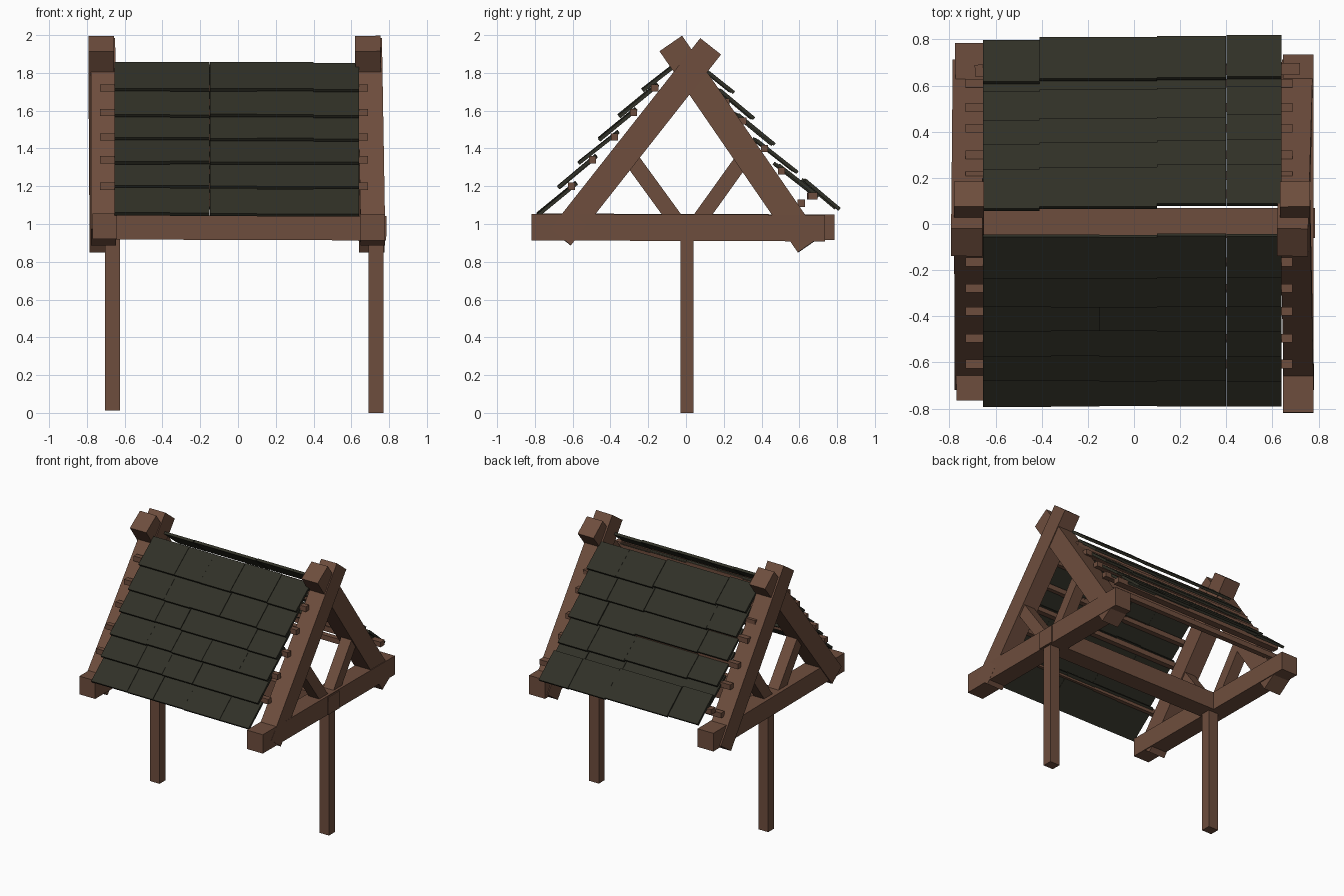
import bpy, bmesh, random
from mathutils import Vector

random.seed(4)


def material(name, rgb):
    m = bpy.data.materials.new(name)
    m.diffuse_color = (*rgb, 1)
    return m


WOOD = material("brown wood", (0.155, 0.075, 0.047))
SLATE = material("dark olive slate", (0.030, 0.030, 0.020))


def box(bm, a, b, side, w, t):
    """Box running from a to b; w wide along side, t thick across."""
    a, b = Vector(a), Vector(b)
    d = (b - a).normalized()
    s = Vector(side)
    s = (s - d * s.dot(d)).normalized()
    n = d.cross(s)
    ends = []
    for p in (a, b):
        ends.append([bm.verts.new(p + s * (i * w / 2) + n * (j * t / 2))
                     for i, j in ((-1, -1), (1, -1), (1, 1), (-1, 1))])
    lo, hi = ends
    bm.faces.new(lo[::-1])
    bm.faces.new(hi)
    for k in range(4):
        m = (k + 1) % 4
        bm.faces.new((lo[k], lo[m], hi[m], hi[k]))


def finish(bm, name, mat):
    bmesh.ops.recalc_face_normals(bm, faces=bm.faces)
    me = bpy.data.meshes.new(name)
    bm.to_mesh(me)
    bm.free()
    me.materials.append(mat)
    ob = bpy.data.objects.new(name, me)
    bpy.context.collection.objects.link(ob)


def beam(name, a, b, w, t, side=(1, 0, 0)):
    bm = bmesh.new()
    box(bm, a, b, side, w, t)
    finish(bm, name, WOOD)


# posts
beam("left_post", (-0.665, 0.005, 0.012), (-0.665, 0.005, 0.95), 0.08, 0.07)
beam("right_post", (0.73, 0.005, 0), (0.73, 0.005, 0.95), 0.08, 0.07)

# long beam joining the two frames
beam("long_beam", (-0.70, 0.005, 0.983), (0.785, 0.005, 0.978), 0.13, 0.13, (0, 1, 0))

# tie beams across each end
beam("left_tie_beam", (-0.705, -0.765, 0.988), (-0.71, 0.785, 0.983), 0.13, 0.135)
beam("right_tie_beam", (0.711, -0.818, 0.983), (0.712, 0.735, 0.978), 0.132, 0.14)

# crossed rafters and braces of each frame
for label, top, low, brace in (("left", -0.72, -0.712, -0.70), ("right", 0.692, 0.714, 0.715)):
    beam(label + "_front_rafter", (top + 0.005, 0.13, 1.94), (low, -0.665, 0.93), 0.13, 0.14)
    beam(label + "_back_rafter", (top - 0.005, -0.08, 1.955), (low - 0.006, 0.652, 0.89), 0.135, 0.145)
    beam(label + "_front_brace", (brace, -0.32, 1.385), (brace, -0.04, 1.00), 0.085, 0.083)
    beam(label + "_back_brace", (brace, 0.32, 1.37), (brace, 0.055, 1.00), 0.085, 0.08)

# battens under the slates
front_battens = [(-0.165, 1.72), (-0.278, 1.59), (-0.378, 1.46), (-0.495, 1.34), (-0.607, 1.20)]
back_battens = [(0.13, 1.72), (0.21, 1.645), (0.30, 1.545), (0.415, 1.40), (0.505, 1.28), (0.61, 1.11)]
for side, rows in (("front", front_battens), ("back", back_battens)):
    for i, (y, z) in enumerate(rows):
        beam(f"{side}_batten_{i + 1}", (-0.73, y, z), (0.687, y, z), 0.038, 0.038, (0, 1, 0))
beam("loose_back_batten", (-0.69, 0.665, 1.148), (0.72, 0.672, 1.148), 0.05, 0.038, (0, 1, 0))

# overlapping rows of slates: (upper y, z, lower y, z)
front_rows = [(-0.05, 1.85, -0.23, 1.71), (-0.15, 1.74, -0.355, 1.572), (-0.265, 1.608, -0.46, 1.448),
              (-0.36, 1.488, -0.57, 1.322), (-0.475, 1.362, -0.675, 1.195), (-0.58, 1.218, -0.785, 1.05)]
back_rows = [(0.075, 1.835, 0.245, 1.70), (0.17, 1.712, 0.352, 1.56), (0.26, 1.582, 0.455, 1.422),
             (0.365, 1.447, 0.58, 1.278), (0.476, 1.317, 0.69, 1.15), (0.625, 1.235, 0.805, 1.083)]
for side, rows, splits, lean in (
        ("front", front_rows, (-0.655, -0.36, -0.15, 0.10, 0.40, 0.64), 0.0),
        ("back", back_rows, (-0.655, -0.41, 0.10, 0.40, 0.64), 0.022)):
    for r, (y0, z0, y1, z1) in enumerate(rows):
        bm = bmesh.new()
        for x0, x1 in zip(splits, splits[1:]):
            xc = (x0 + x1) / 2
            dy = lean * xc + random.uniform(-0.003, 0.003)
            dz = -0.006 * xc + random.uniform(-0.003, 0.003)
            box(bm, (xc, y0 + dy, z0 + dz), (xc, y1 + dy, z1 + dz), (1, 0, 0), x1 - x0 - 0.001, 0.018)
        finish(bm, f"{side}_slate_row_{r + 1}", SLATE)
